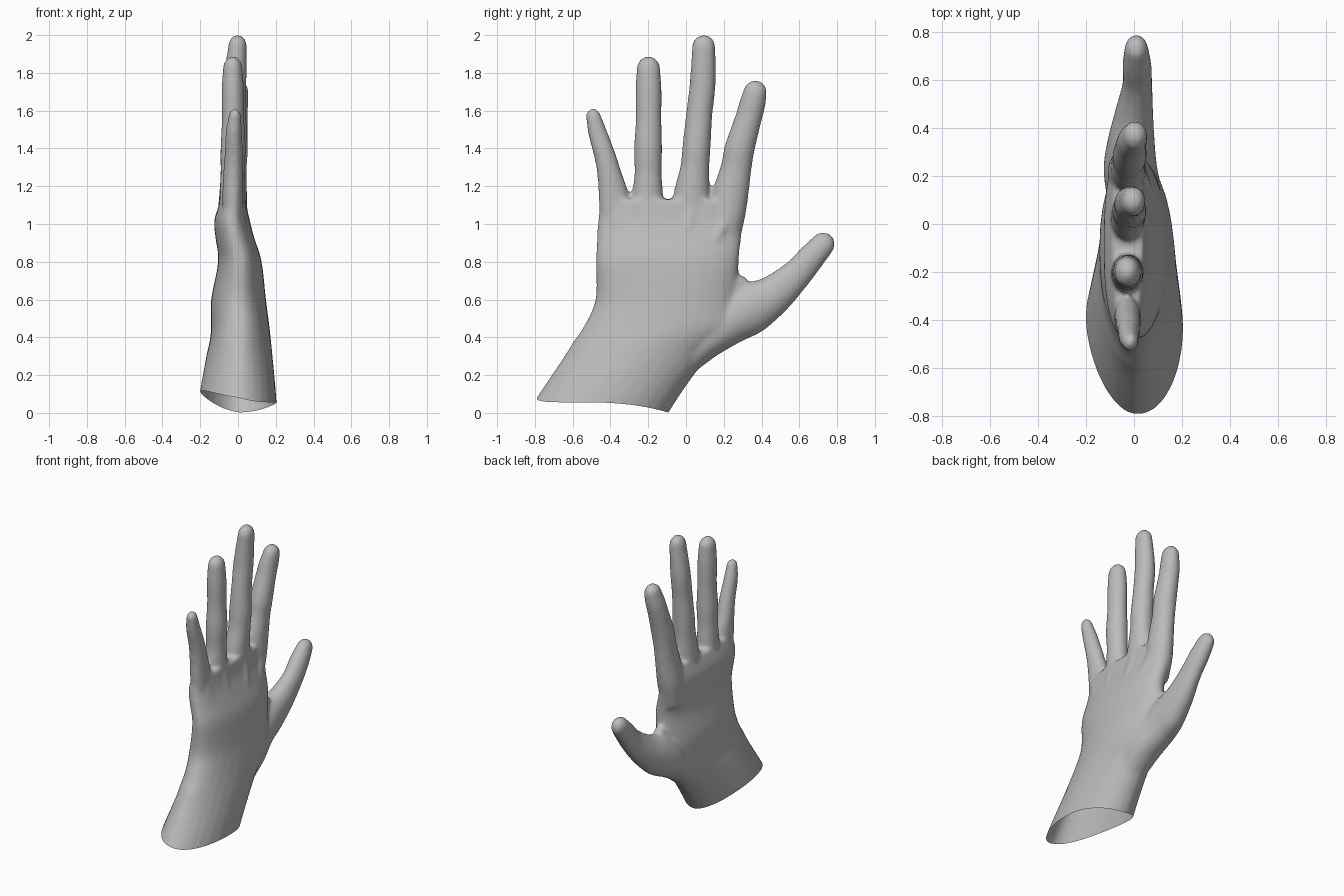
import bpy, bmesh, math
from mathutils import Vector

SIDES = 28
bm = bmesh.new()


def smooth_rows(rows, steps=5):
    """Catmull-Rom interpolation between key rows."""
    out = []
    for i in range(len(rows) - 1):
        p0, p1 = rows[max(i - 1, 0)], rows[i]
        p2, p3 = rows[i + 1], rows[min(i + 2, len(rows) - 1)]
        for s in range(steps):
            t = s / steps
            out.append([0.5 * (2 * b + (c - a) * t + (2 * a - 5 * b + 4 * c - d) * t * t
                               + (3 * b - a - 3 * c + d) * t ** 3)
                        for a, b, c, d in zip(p0, p1, p2, p3)])
    out.append(list(rows[-1]))
    return out


def loft(rings):
    loops = [[bm.verts.new(p) for p in ring] for ring in rings]
    for a, b in zip(loops, loops[1:]):
        for i in range(SIDES):
            j = (i + 1) % SIDES
            bm.faces.new((a[i], a[j], b[j], b[i]))
    bm.faces.new(loops[0][::-1])
    bm.faces.new(loops[-1])


def angles():
    return [2 * math.pi * i / SIDES for i in range(SIDES)]


def spow(v, e):
    return math.copysign(abs(v) ** e, v)


def palm(rows):
    """Horizontal sections: z, y_min, y_max, x_min, x_max, power on the back, on the palm."""
    rings = []
    for z, y0, y1, x0, x1, pb, pp in smooth_rows(rows):
        ring = []
        for a in angles():
            e = 2 / (pb if math.cos(a) > 0 else pp)
            ring.append(Vector(((x0 + x1) / 2 + (x1 - x0) / 2 * spow(math.cos(a), e),
                                (y0 + y1) / 2 + (y1 - y0) / 2 * spow(math.sin(a), e), z)))
        rings.append(ring)
    loft(rings)


def finger(rows):
    """Tube along a path with a rounded tip: y, z, x, radius across, radius in depth."""
    rows = smooth_rows(rows)
    centres = [Vector((r[2], r[0], r[1])) for r in rows]
    rings = []

    def ring(c, n, ra, rx):
        rings.append([c + n * ra * math.cos(a) + Vector((rx * math.sin(a), 0, 0))
                      for a in angles()])

    for i, c in enumerate(centres):
        t = centres[min(i + 1, len(rows) - 1)] - centres[max(i - 1, 0)]
        t.x = 0
        t.normalize()
        n = Vector((0, t.z, -t.y))
        ring(c, n, rows[i][3], rows[i][4])
    ra, rx = rows[-1][3:]
    for deg in (20, 40, 60, 75, 86):
        k = math.radians(deg)
        ring(c + t * ra * math.sin(k), n, ra * math.cos(k), rx * math.cos(k))
    loft(rings)


# forearm stub, wrist and palm
palm([
    (-0.15, -0.94, -0.18, -0.235, 0.215, 2.0, 1.75),
    (0.09, -0.785, -0.035, -0.205, 0.202, 2.0, 1.75),
    (0.30, -0.645, 0.12, -0.168, 0.183, 1.9, 1.85),
    (0.38, -0.595, 0.205, -0.150, 0.175, 1.9, 2.1),
    (0.46, -0.540, 0.270, -0.142, 0.166, 2.0, 2.2),
    (0.60, -0.480, 0.272, -0.142, 0.148, 2.1, 2.2),
    (0.80, -0.478, 0.280, -0.105, 0.125, 2.2, 2.3),
    (0.92, -0.472, 0.292, -0.118, 0.088, 2.3, 2.4),
    (1.02, -0.466, 0.305, -0.125, 0.056, 2.5, 2.5),
    (1.13, -0.452, 0.310, -0.090, 0.040, 2.5, 2.5),
])

# little finger
finger([(-0.375, 0.92, -0.025, 0.070, 0.05), (-0.380, 1.12, -0.028, 0.082, 0.055),
        (-0.407, 1.27, -0.025, 0.064, 0.053), (-0.432, 1.37, -0.022, 0.057, 0.049),
        (-0.470, 1.49, -0.022, 0.050, 0.043), (-0.491, 1.572, -0.016, 0.040, 0.034)])
# ring finger
finger([(-0.205, 1.00, -0.03, 0.080, 0.07), (-0.202, 1.16, -0.030, 0.081, 0.067),
        (-0.201, 1.27, -0.029, 0.072, 0.064), (-0.201, 1.40, -0.026, 0.075, 0.067),
        (-0.198, 1.55, -0.026, 0.068, 0.060), (-0.198, 1.70, -0.027, 0.069, 0.060),
        (-0.199, 1.825, -0.028, 0.063, 0.052)])
# middle finger
finger([(0.02, 1.00, -0.03, 0.095, 0.075), (0.028, 1.14, -0.026, 0.097, 0.073),
        (0.047, 1.30, -0.022, 0.077, 0.069), (0.055, 1.40, -0.020, 0.075, 0.072),
        (0.070, 1.58, -0.020, 0.070, 0.064), (0.088, 1.74, -0.018, 0.069, 0.063),
        (0.094, 1.940, -0.002, 0.062, 0.050)])
# index finger
finger([(0.19, 0.86, -0.03, 0.075, 0.07), (0.216, 1.02, -0.03, 0.092, 0.08),
        (0.234, 1.15, -0.026, 0.096, 0.074), (0.266, 1.30, -0.022, 0.082, 0.068),
        (0.284, 1.40, -0.018, 0.080, 0.071), (0.331, 1.56, -0.012, 0.071, 0.063),
        (0.350, 1.63, -0.006, 0.070, 0.060), (0.366, 1.698, 0.004, 0.063, 0.052)])
# thumb
finger([(-0.02, 0.25, 0.01, 0.07, 0.09), (0.10, 0.385, 0.005, 0.105, 0.115),
        (0.23, 0.49, -0.015, 0.130, 0.112), (0.345, 0.555, -0.012, 0.136, 0.098),
        (0.460, 0.622, 0.0, 0.108, 0.080), (0.580, 0.728, 0.014, 0.083, 0.062),
        (0.665, 0.825, 0.012, 0.073, 0.060), (0.725, 0.893, 0.010, 0.064, 0.050)])
# web between thumb and index finger
finger([(0.20, 0.60, 0.0, 0.08, 0.07), (0.25, 0.66, 0.0, 0.07, 0.055),
        (0.285, 0.685, 0.0, 0.045, 0.04)])
# knuckles and tendons on the back of the hand
for y, y2, dx in ((-0.36, -0.27, -0.022), (-0.2, -0.18, -0.004),
                  (0.02, -0.08, 0.0), (0.21, 0.02, -0.012)):
    finger([(y2, 0.72, 0.09 + dx, 0.03, 0.02), ((y + y2) / 2, 0.86, 0.072 + dx, 0.03, 0.028),
            (y, 1.02, 0.03 + dx, 0.04, 0.034), (y, 1.12, 0.012 + dx, 0.04, 0.030)])

bmesh.ops.recalc_face_normals(bm, faces=bm.faces)
mesh = bpy.data.meshes.new("hand_parts")
bm.to_mesh(mesh)
bm.free()
hand = bpy.data.objects.new("hand", mesh)
bpy.context.collection.objects.link(hand)

# fuse all parts into one skin
remesh = hand.modifiers.new("fuse", 'REMESH')
remesh.mode = 'VOXEL'
remesh.voxel_size = 0.012
soften = hand.modifiers.new("soften", 'SMOOTH')
soften.factor = 0.5
soften.iterations = 10
bpy.context.view_layer.update()
deps = bpy.context.evaluated_depsgraph_get()
skin = bpy.data.meshes.new_from_object(hand.evaluated_get(deps))
hand.modifiers.clear()
hand.data = skin


# open wavy cut at the wrist
def cut_height(co):
    u, v = co.x / 0.2, (co.y + 0.42) / 0.36
    return 0.04 + 0.045 * u * u - 0.0325 * u - 0.04 * v + 0.025 * max(u, 0) * v


bm = bmesh.new()
bm.from_mesh(skin)
for v in bm.verts:
    v.co.z -= cut_height(v.co)
bmesh.ops.bisect_plane(bm, geom=bm.verts[:] + bm.edges[:] + bm.faces[:], dist=1e-5,
                       plane_co=(0, 0, 0), plane_no=(0, 0, 1), clear_inner=True)
for v in bm.verts:
    v.co.z += cut_height(v.co)
for f in bm.faces:
    f.smooth = True
bm.to_mesh(skin)
bm.free()

grey = bpy.data.materials.new("plain_grey")
grey.diffuse_color = (0.5, 0.5, 0.5, 1)
skin.materials.clear()
skin.materials.append(grey)
